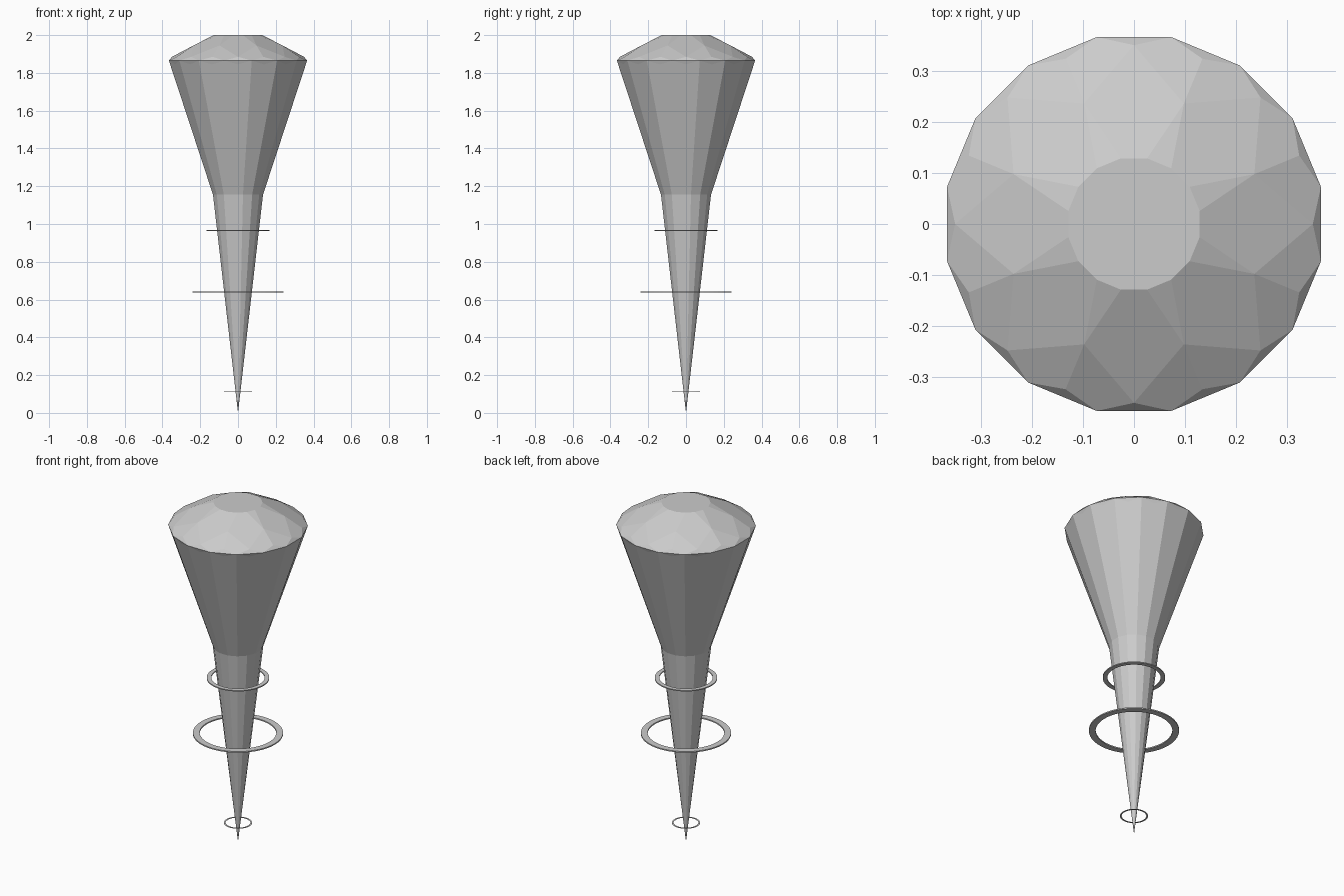
import bpy, bmesh
from math import cos, sin, pi

if "Cube" in bpy.data.objects:
    bpy.data.objects.remove(bpy.data.objects["Cube"])

N = 16
STEP = 2 * pi / N


def finish(bm, name):
    bmesh.ops.recalc_face_normals(bm, faces=bm.faces[:])
    mesh = bpy.data.meshes.new(name)
    bm.to_mesh(mesh)
    bm.free()
    obj = bpy.data.objects.new(name, mesh)
    bpy.context.collection.objects.link(obj)
    return obj


def circle(bm, r, z, n=N, shift=0.0):
    a = 2 * pi / n
    return [bm.verts.new((r * cos((i + shift) * a), r * sin((i + shift) * a), z))
            for i in range(n)]


# Faceted spike with a cut crown
bm = bmesh.new()
tip = bm.verts.new((0, 0, 0))
waist = circle(bm, 0.135, 1.155, shift=0.5)
lower = circle(bm, 0.358, 1.845)               # lower scallop points
girdle = circle(bm, 0.373, 1.865, shift=0.5)   # widest points
upper = circle(bm, 0.35, 1.885)                # upper scallop points
mid = circle(bm, 0.255, 1.945, n=8, shift=0.5)
table = circle(bm, 0.131, 2.0, shift=0.5)
for i in range(N):
    p = i - 1
    bm.faces.new((tip, waist[i], waist[p]))
    bm.faces.new((waist[p], waist[i], girdle[i], lower[i], girdle[p]))
    bm.faces.new((girdle[p], lower[i], girdle[i]))
    bm.faces.new((girdle[p], girdle[i], upper[i]))
for k in range(8):
    e = 2 * k
    n = (e + 2) % N
    # bezel, star and upper girdle facets
    bm.faces.new((table[e - 1], mid[k - 1], upper[e], mid[k], table[e]))
    bm.faces.new((table[e], mid[k], table[e + 1]))
    bm.faces.new((mid[k], upper[e], girdle[e], upper[e + 1]))
    bm.faces.new((mid[k], upper[e + 1], girdle[e + 1], upper[n]))
bm.faces.new(table)
finish(bm, "crystal_spike")


# Thin flat hoops floating around the spike
def hoop(name, z, outer, inner, thick, n=48):
    bm = bmesh.new()
    loops = [circle(bm, r, z + h, n) for r, h in
             ((outer, -thick / 2), (outer, thick / 2),
              (inner, thick / 2), (inner, -thick / 2))]
    for j in range(4):
        a, b = loops[j], loops[(j + 1) % 4]
        for i in range(n):
            bm.faces.new((a[i - 1], a[i], b[i], b[i - 1]))
    finish(bm, name)


hoop("upper_hoop", 0.966, 0.167, 0.143, 0.006)
hoop("middle_hoop", 0.64, 0.241, 0.205, 0.007)
hoop("tip_hoop", 0.112, 0.075, 0.066, 0.002)
